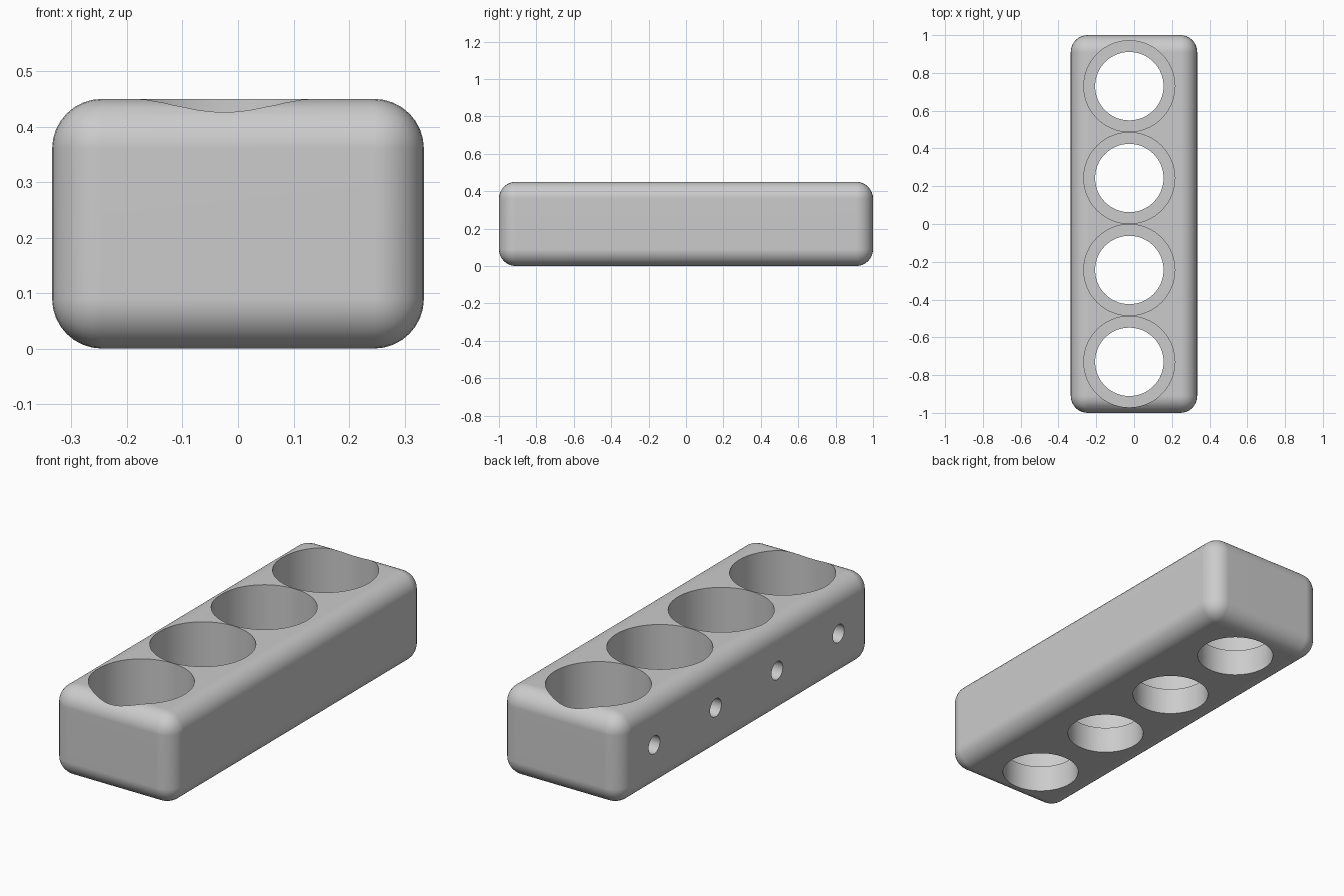
import bpy, bmesh, math
from mathutils import Matrix

if "Cube" in bpy.data.objects:
    bpy.data.objects.remove(bpy.data.objects["Cube"], do_unlink=True)

WIDTH, LENGTH, HEIGHT = 0.67, 2.0, 0.45
FILLET = 0.09
PITCH = 0.4865
POCKET_X = -0.025
POCKET_R, BORE_R, LEDGE_Z = 0.241, 0.181, 0.135
SIDE_R, SIDE_Z = 0.045, 0.228
row = [(i - 1.5) * PITCH for i in range(4)]

grey = bpy.data.materials.new("plain grey")
grey.use_nodes = True
colour = (0.6, 0.6, 0.6, 1)
grey.diffuse_color = colour
grey.node_tree.nodes["Principled BSDF"].inputs["Base Color"].default_value = colour


def make_object(name, bm):
    mesh = bpy.data.meshes.new(name)
    bm.to_mesh(mesh)
    bm.free()
    mesh.materials.append(grey)
    obj = bpy.data.objects.new(name, mesh)
    bpy.context.collection.objects.link(obj)
    return obj


def add_cylinder(bm, radius, start, end, turn=Matrix(), sides=64):
    """Cylinder whose axis runs from start to end along the turned z axis."""
    middle = Matrix.Translation([(a + b) / 2 for a, b in zip(start, end)])
    depth = math.dist(start, end)
    bmesh.ops.create_cone(bm, cap_ends=True, segments=sides, radius1=radius,
                          radius2=radius, depth=depth, matrix=middle @ turn)


# Rounded block
bm = bmesh.new()
bmesh.ops.create_cube(bm, size=1)
bmesh.ops.scale(bm, vec=(WIDTH, LENGTH, HEIGHT), verts=bm.verts)
bmesh.ops.translate(bm, vec=(0, 0, HEIGHT / 2), verts=bm.verts)
bmesh.ops.bevel(bm, geom=bm.edges[:], offset=FILLET, segments=8,
                profile=0.5, affect='EDGES')
block = make_object("holder_block", bm)

# Cutters: wide pockets, narrower through bores, small side holes
pockets, bores, side_holes = bmesh.new(), bmesh.new(), bmesh.new()
sideways = Matrix.Rotation(math.pi / 2, 4, 'Y')
for y in row:
    add_cylinder(pockets, POCKET_R, (POCKET_X, y, LEDGE_Z), (POCKET_X, y, 0.6))
    add_cylinder(bores, BORE_R, (POCKET_X, y, -0.1), (POCKET_X, y, 0.3))
    add_cylinder(side_holes, SIDE_R, (-0.5, y, SIDE_Z), (POCKET_X, y, SIDE_Z),
                 sideways, 32)

bpy.context.view_layer.objects.active = block
for name, bm in (("pocket_cutter", pockets), ("bore_cutter", bores),
                 ("side_hole_cutter", side_holes)):
    cutter = make_object(name, bm)
    cutter.hide_render = True
    cut = block.modifiers.new(name, 'BOOLEAN')
    cut.operation, cut.solver, cut.object = 'DIFFERENCE', 'EXACT', cutter
    bpy.ops.object.modifier_apply(modifier=cut.name)
    bpy.data.objects.remove(cutter, do_unlink=True)

# Smooth fillets and bores with crisp rims
bpy.ops.object.select_all(action='DESELECT')
block.select_set(True)
bpy.ops.object.shade_smooth_by_angle(angle=math.radians(25))
weighted = block.modifiers.new("flat_face_normals", 'WEIGHTED_NORMAL')
weighted.keep_sharp = True
